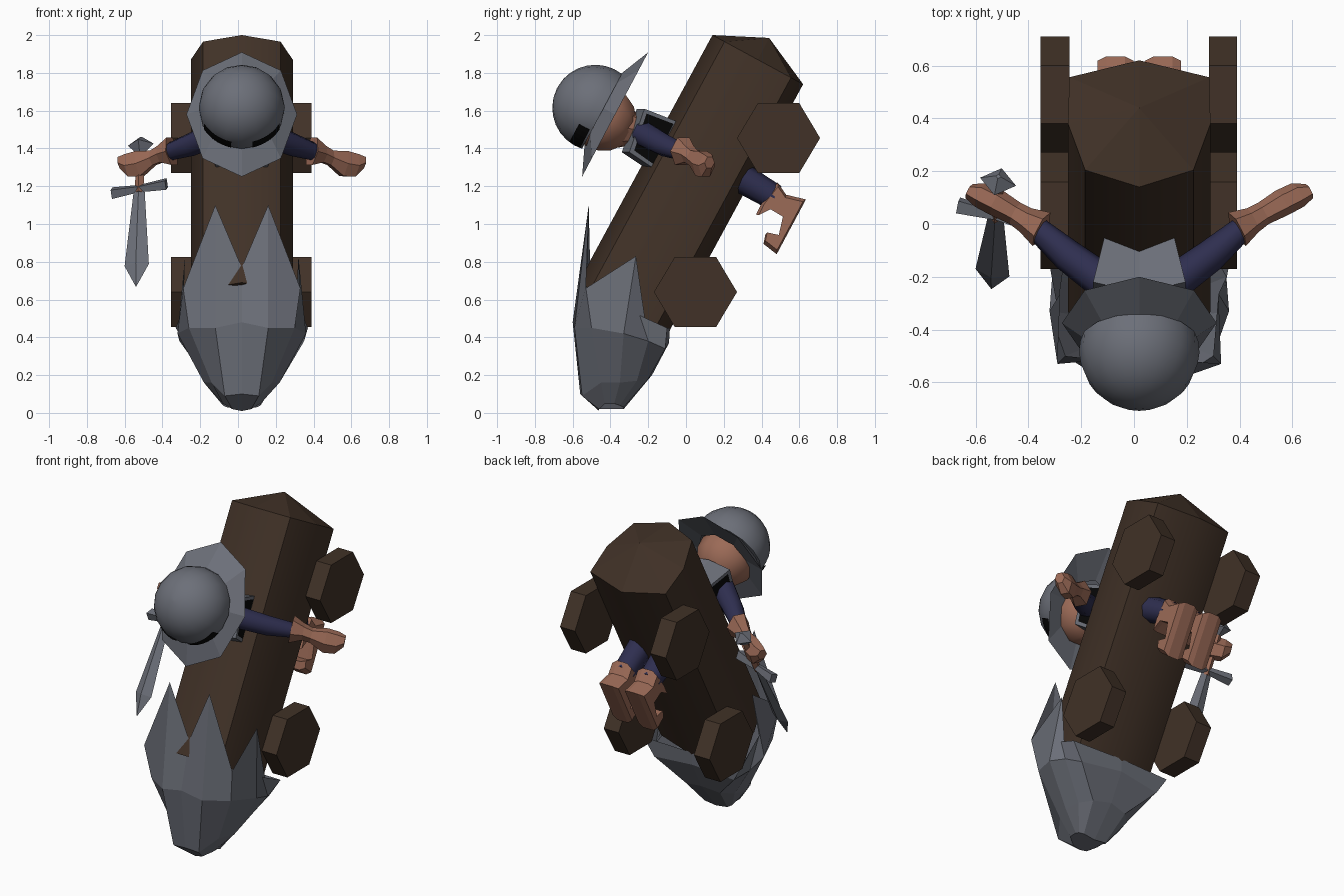
import bpy, bmesh, math
from mathutils import Vector as V

if "Cube" in bpy.data.objects:
    bpy.data.objects.remove(bpy.data.objects["Cube"])

CX = 0.02  # symmetry plane of the body


def mat(name, col):
    m = bpy.data.materials.new(name)
    m.diffuse_color = (*col, 1)
    m.use_nodes = True
    m.node_tree.nodes["Principled BSDF"].inputs["Base Color"].default_value = m.diffuse_color
    return m


WOOD = mat("dark_wood", (0.052, 0.031, 0.020))
STEEL = mat("steel", (0.150, 0.160, 0.190))
SKIN = mat("tan_skin", (0.33, 0.145, 0.095))
NAVY = mat("navy_cloth", (0.028, 0.028, 0.080))
BLACK = mat("black", (0.002, 0.002, 0.002))


def make(name, verts, faces, mats, smooth=None):
    me = bpy.data.meshes.new(name)
    me.from_pydata([tuple(v) for v in verts], [], faces)
    bm = bmesh.new()
    bm.from_mesh(me)
    bmesh.ops.recalc_face_normals(bm, faces=bm.faces)
    bm.to_mesh(me)
    bm.free()
    for m in mats:
        me.materials.append(m)
    ob = bpy.data.objects.new(name, me)
    bpy.context.collection.objects.link(ob)
    if smooth:
        bpy.ops.object.select_all(action='DESELECT')
        ob.select_set(True)
        bpy.context.view_layer.objects.active = ob
        bpy.ops.object.shade_smooth_by_angle(angle=math.radians(smooth))
    return ob


def loft(name, rings, mats, smooth=None, cap=(True, True)):
    """Join equal closed rings of points into a skin."""
    n = len(rings[0])
    verts = [p for r in rings for p in r]
    faces = [(i * n + j, i * n + (j + 1) % n, (i + 1) * n + (j + 1) % n, (i + 1) * n + j)
             for i in range(len(rings) - 1) for j in range(n)]
    if cap[0]:
        faces.append(tuple(range(n)))
    if cap[1]:
        faces.append(tuple(range(len(verts) - n, len(verts))))
    return make(name, verts, faces, mats, smooth)


def ring(c, u, v, ru, rv, n, off=0.0):
    return [c + u * ru * math.cos(a) + v * rv * math.sin(a)
            for a in (off + 2 * math.pi * k / n for k in range(n))]


def tube(name, pts, radii, m, n=6, smooth=None):
    """Straight-ish limb: rings across the end-to-end direction."""
    pts = [V(p) for p in pts]
    d = (pts[-1] - pts[0]).normalized()
    u = d.cross(V((0, 0, 1))).normalized()
    w = u.cross(d)
    rings = [ring(p, u, w, *(r if isinstance(r, tuple) else (r, r)), n) for p, r in zip(pts, radii)]
    return loft(name, rings, [m], smooth)


X = V((1, 0, 0))
AX = V((0, 0.477, 0.879))    # log axis
FR = V((0, -0.879, 0.477))   # log front direction

# log body with a low pointed end
section = [(0, .273), (.205, .2), (.27, 0), (.265, -.2), (0, -.273),
           (-.265, -.2), (-.27, 0), (-.205, .2)]
top_c, low_c = V((CX, .38, 1.87)), V((CX, -.33, .56))
rings = [[c + X * a + FR * b for a, b in section] for c in (low_c, top_c)]
loft("log", rings, [WOOD], 50, cap=(True, False))
make("log_end", rings[1] + [V((CX, .44, 1.985))], [(k, (k + 1) % 8, 8) for k in range(8)], [WOOD])

# four six-sided wheels
for y, z, tag in ((.49, 1.455, "upper"), (.05, .64, "lower")):
    for x0, x1, side in ((-.355, -.245, "left"), (.285, .39, "right")):
        loft(f"{tag}_{side}_wheel",
             [ring(V((x, y, z)), V((0, 1, 0)), V((0, 0, 1)), .22, .213, 6) for x in (x0, x1)], [WOOD])

# toothed metal nose: half columns from front centre to back centre, mirrored
nose = [
    [(0, -.46, .01), (.05, -.46, .02), (.10, -.43, .05), (.10, -.38, .05),
     (.10, -.35, .04), (.08, -.33, .03), (0, -.33, .02)],
    [(0, -.56, .10), (.09, -.55, .09), (.16, -.45, .16), (.20, -.35, .16),
     (.18, -.26, .17), (.12, -.20, .18), (0, -.18, .20)],
    [(0, -.60, .48), (.14, -.59, .45), (.28, -.50, .45), (.34, -.33, .42),
     (.33, -.20, .38), (.28, -.11, .34), (0, -.09, .37)],
    [(0, -.52, .77), (.14, -.515, 1.10), (.31, -.53, .66), (.30, -.265, .83),
     (.31, -.32, .55), (.35, -.10, .45), (0, -.085, .45)],
]
rings = []
for row in nose:
    full = row + [(-x, y, z) for x, y, z in row[-2:0:-1]]
    rings.append([V((x + CX, y, z)) for x, y, z in full])
loft("nose_cap", rings, [STEEL], cap=(True, False))

# torso armour with black side panels
prof = [(-.22, 1.61), (-.04, 1.54), (-.165, 1.29), (-.30, 1.38)]
half_w = [.175, .13, .13, .175]
rings = [[V((CX + s * w, y - (.04 if s == 0 else 0), z)) for (y, z), w in zip(prof, half_w)]
         for s in (-1, 0, 1)]
torso = loft("torso", rings, [STEEL, BLACK])
bm = bmesh.new()
bm.from_mesh(torso.data)
sides = [f for f in bm.faces if abs(f.normal.x) > .8]
bmesh.ops.inset_individual(bm, faces=sides, thickness=.028)
for f in sides:
    f.material_index = 1
bm.to_mesh(torso.data)
bm.free()

# head and neck
HN = V((0, -.883, .469))    # helmet axis
HU = V((0, .469, .883))     # along the brim
head_c, dome_c, brim_c = V((CX, -.44, 1.56)), V((CX, -.48, 1.615)), V((CX, -.375, 1.58))


def ball_rings(c, r, a0, a1, rows, n):
    return [ring(c + HN * r * math.cos(a), X, HU, r * math.sin(a), r * math.sin(a), n)
            for a in (math.radians(a0 + (a1 - a0) * k / rows) for k in range(rows + 1))]


loft("head", ball_rings(head_c, .18, 40, 175, 6, 10), [SKIN], 60)
tube("neck", [(CX, -.38, 1.52), (CX, -.27, 1.50), (CX, -.15, 1.46)], [.13, .085, .06], SKIN, 8)

# helmet dome and flared brim
loft("helmet_dome", ball_rings(dome_c, .228, 2, 100, 8, 16), [STEEL], 60)
loft("helmet_brim", [ring(brim_c + HN * .08, X, HU, .19, .19, 8),
                     ring(brim_c, X, HU, .293, .373, 8),
                     ring(brim_c + HN * .03, X, HU, .16, .17, 8)], [STEEL], cap=(False, False))

# dark eye slots low on the dome
for s, side in ((-1, "left"), (1, "right")):
    verts = []
    for k in range(7):
        az = math.radians(14 + 46 * k / 6)
        for pol in (81, 89, 97):
            p = math.radians(pol)
            verts.append(dome_c + .232 * (HN * math.cos(p) + math.sin(p) *
                                          (X * s * math.sin(az) - HU * math.cos(az))))
    faces = [(3 * k + j, 3 * k + j + 1, 3 * k + j + 4, 3 * k + j + 3) for k in range(6) for j in (0, 1)]
    make(f"{side}_eye_slot", verts, faces, [BLACK])

boot = [(.485, 1.22), (.53, 1.155), (.635, 1.13), (.48, .84), (.41, .895), (.42, .945),
        (.49, .93), (.515, 1.04), (.44, 1.085), (.37, 1.05), (.405, 1.12)]
for s, side in ((-1, "left"), (1, "right")):
    def P(x, y, z):
        return (CX + s * x, y, z)
    # sleeve and gloved hand
    tube(f"{side}_sleeve", [P(.12, -.23, 1.48), P(.27, -.12, 1.42), P(.42, .01, 1.37)],
         [.07, .062, .042], NAVY, 8, 60)
    tube(f"{side}_hand", [P(.37, -.02, 1.385), P(.43, .015, 1.37), P(.47, .04, 1.35),
                          P(.54, .08, 1.32), P(.60, .11, 1.31), P(.645, .125, 1.325)],
         [(.072, .085), .05, (.045, .045), (.052, .078), (.05, .07), (.03, .035)], SKIN, 6)
    # leg and boot
    tube(f"{side}_leg", [P(.09, .20, 1.30), P(.09, .47, 1.14)], [.085, .07], NAVY, 8, 60)
    xc = CX + s * .09
    loft(f"{side}_boot", [[V((xc + dx, .5 + (y - .5) * k, 1.03 + (z - 1.03) * k)) for y, z in boot]
                          for dx, k in ((-.068, .88), (-.035, 1), (.035, 1), (.068, .88))], [SKIN])

# sword held in the left hand
pom, tip = V((-.515, .16, 1.42)), V((-.54, -.245, .67))
d = (tip - pom).normalized()
wide = (X + V((0, -.2, .13))).normalized()
wide = (wide - d * wide.dot(d)).normalized()
thin = d.cross(wide)


def blade_ring(t, w, h):
    return ring(pom.lerp(tip, t), wide, thin, w, h, 4)


loft("sword_blade", [blade_ring(.30, .028, .015), blade_ring(.85, .066, .022),
                     blade_ring(1, .002, .002)], [STEEL])
loft("sword_grip", [blade_ring(0, .022, .022), blade_ring(.34, .024, .024)], [SKIN])
loft("sword_pommel", [blade_ring(-.05, .01, .01), blade_ring(0, .07, .06),
                      blade_ring(.06, .02, .02)], [STEEL])
gc = pom.lerp(tip, .31)
gd = (X + V((0, -.25, .17))).normalized()
loft("sword_guard", [ring(gc + gd * k, d, thin, r, r, 4)
                     for k, r in ((-.15, .035), (-.09, .03), (0, .022), (.09, .03), (.15, .035))], [STEEL])
